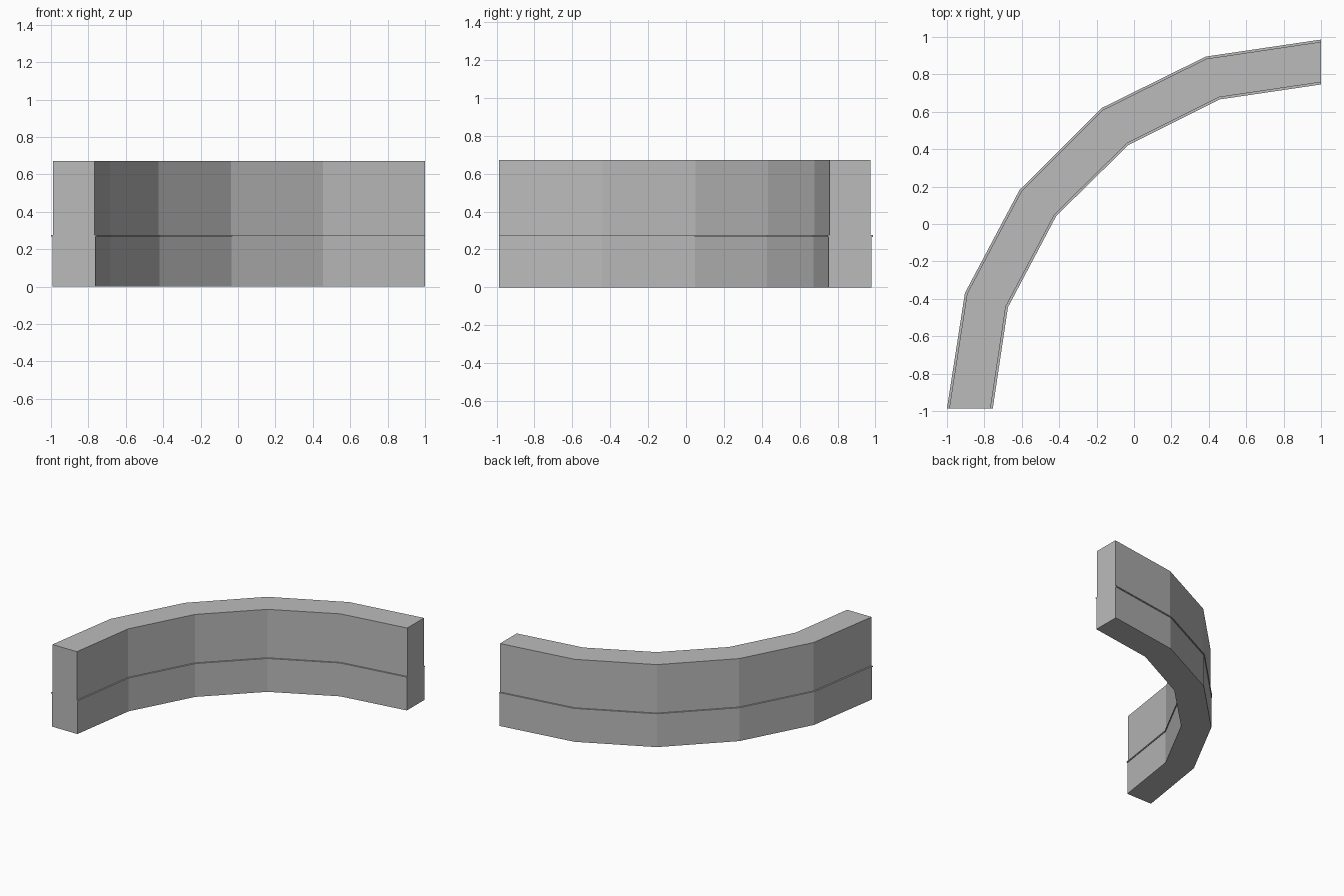
import bpy
import bmesh
from mathutils import Vector

cube = bpy.data.objects.get("Cube")
if cube:
    bpy.data.objects.remove(cube, do_unlink=True)

grey = bpy.data.materials.new("light grey")
grey.use_nodes = True
colour = (0.5, 0.5, 0.5, 1)
grey.diffuse_color = colour
grey.node_tree.nodes["Principled BSDF"].inputs["Base Color"].default_value = colour

# Plan of the curved wall: outer and inner edges at each joint
OUTER = [(-1, -.986), (-.904, -.369), (-.612, .182), (-.171, .621), (.384, .895), (1, .986)]
INNER = [(-.755, -.986), (-.674, -.445), (-.415, .044), (-.03, .422), (.457, .666), (1, .746)]


def curved_block(name, z0, z1, inset):
    """Sweep a rectangular section along the plan, drawn in on both sides."""
    bm = bmesh.new()
    rings = []
    for o, i in zip(OUTER, INNER):
        o, i = Vector(o), Vector(i)
        step = (i - o).normalized() * inset
        a, b = o + step, i - step
        rings.append([bm.verts.new((p.x, p.y, z))
                      for p, z in ((a, z0), (b, z0), (b, z1), (a, z1))])
    for r, s in zip(rings, rings[1:]):
        for k in range(4):
            n = (k + 1) % 4
            bm.faces.new((r[k], r[n], s[n], s[k]))
    bm.faces.new(rings[0])
    bm.faces.new(rings[-1])
    bmesh.ops.recalc_face_normals(bm, faces=bm.faces)
    mesh = bpy.data.meshes.new(name)
    bm.to_mesh(mesh)
    bm.free()
    mesh.materials.append(grey)
    obj = bpy.data.objects.new(name, mesh)
    bpy.context.collection.objects.link(obj)


# Lower wall, thin projecting ledge, upper wall
curved_block("lower_wall", 0, .267, .007)
curved_block("ledge", .267, .276, 0)
curved_block("upper_wall", .276, .672, .012)
